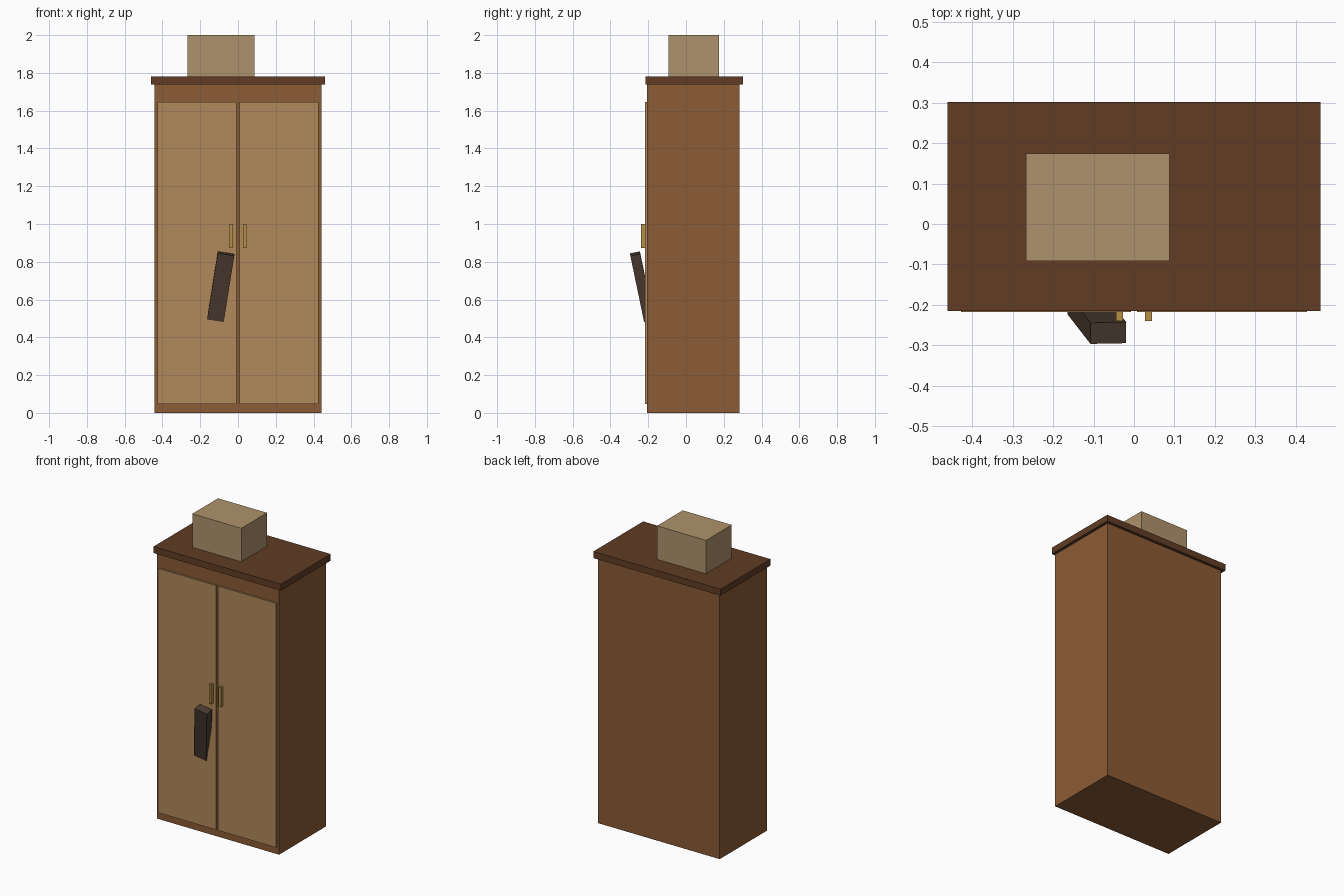
import bpy
from mathutils import Euler

if "Cube" in bpy.data.objects:
    bpy.data.objects.remove(bpy.data.objects["Cube"])


def material(name, r, g, b):
    m = bpy.data.materials.new(name)
    m.diffuse_color = (*[(c / 255) ** 2.2 for c in (r, g, b)], 1)
    m.use_nodes = True
    m.node_tree.nodes["Principled BSDF"].inputs["Base Color"].default_value = m.diffuse_color
    return m


body_wood = material("body_wood", 138, 92, 56)
door_wood = material("door_wood", 176, 136, 92)
dark_wood = material("dark_wood", 97, 63, 41)
card = material("cardboard", 173, 145, 108)
brass = material("brass", 178, 142, 72)
cloth = material("dark_cloth", 77, 62, 52)


def box(name, lo, hi, mat):
    """Axis-aligned box between two opposite corners."""
    centre = [(a + b) / 2 for a, b in zip(lo, hi)]
    bpy.ops.mesh.primitive_cube_add(size=1, location=centre)
    ob = bpy.context.object
    ob.name = name
    ob.scale = [b - a for a, b in zip(lo, hi)]
    ob.data.materials.append(mat)
    return ob


# Wardrobe carcass and overhanging top board
box("wardrobe_body", (-0.442, -0.206, 0), (0.442, 0.282, 1.738), body_wood)
box("top_board", (-0.461, -0.215, 1.738), (0.461, 0.301, 1.781), dark_wood)

# Pair of doors with upright handles
for side, s in (("left", -1), ("right", 1)):
    x0, x1 = sorted((s * 0.007, s * 0.427))
    box(side + "_door", (x0, -0.217, 0.047), (x1, -0.204, 1.647), door_wood)
    x0, x1 = sorted((s * 0.027, s * 0.044))
    box(side + "_handle", (x0, -0.239, 0.872), (x1, -0.216, 1.0), brass)

# Storage box on top
box("storage_box", (-0.267, -0.092, 1.78), (0.088, 0.174, 2.0), card)

# Tilted cloth hanging from the left handle
hanging = box("hanging_cloth", (-0.136, -0.2595, 0.487), (-0.047, -0.2065, 0.849), cloth)
hanging.rotation_euler = Euler((0.205, 0.155, 0.02))
